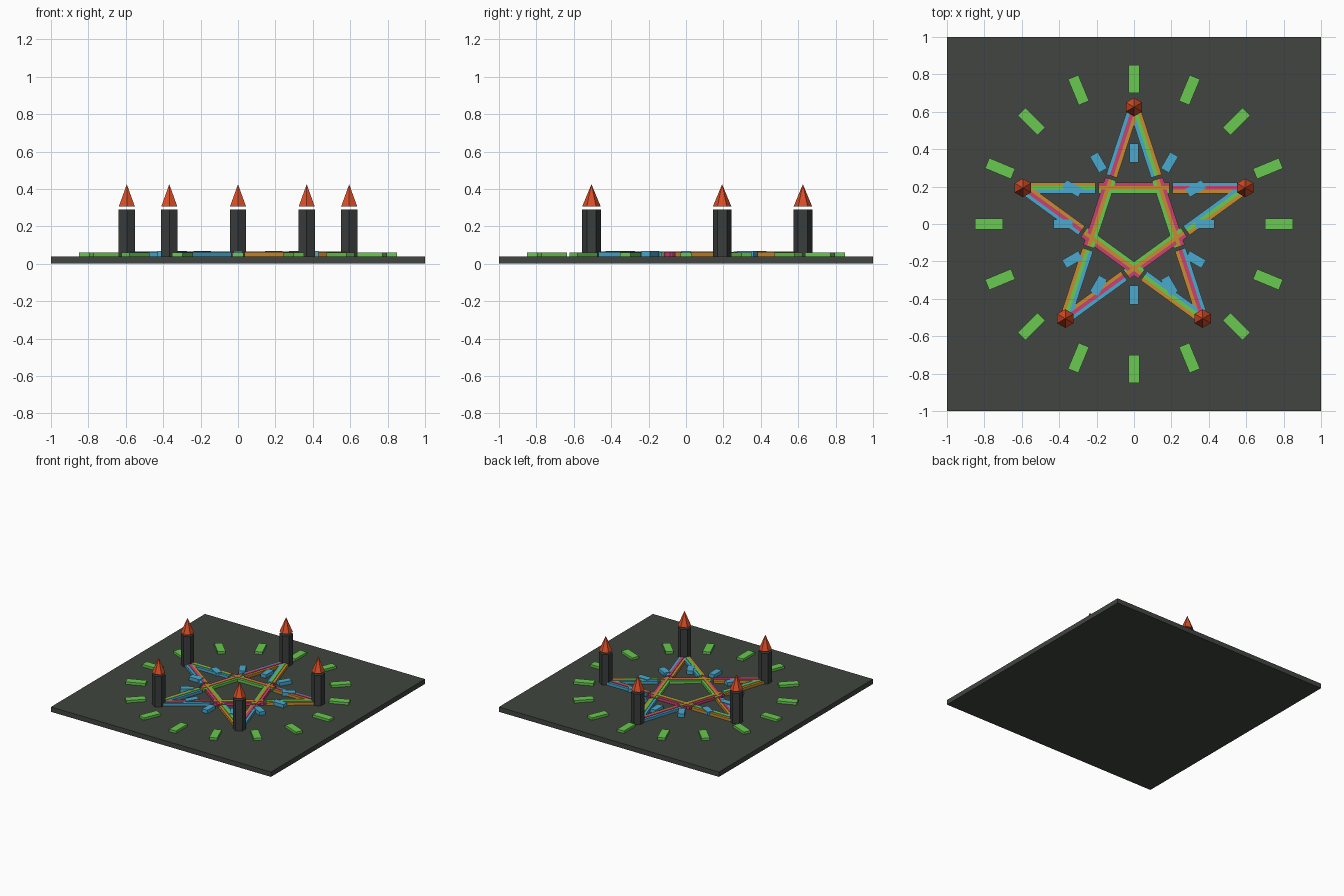
import bpy
from math import pi, cos, sin, atan2
from mathutils import Vector

if "Cube" in bpy.data.objects:
    bpy.data.objects.remove(bpy.data.objects["Cube"])


def material(name, rgb):
    m = bpy.data.materials.new(name)
    m.diffuse_color = (*rgb, 1)
    m.use_nodes = True
    m.node_tree.nodes["Principled BSDF"].inputs["Base Color"].default_value = m.diffuse_color
    return m


STONE = material("dark stone", (0.052, 0.060, 0.050))
PILLAR = material("pillar grey", (0.040, 0.047, 0.044))
RED = material("flame red", (0.70, 0.075, 0.02))
GREEN = material("green", (0.14, 0.58, 0.08))
BLUE = material("blue", (0.07, 0.40, 0.62))
ORANGE = material("orange", (0.58, 0.26, 0.03))
PINK = material("pink", (0.58, 0.055, 0.17))


def box(name, x, y, size, z0, z1, mat, angle=0):
    bpy.ops.mesh.primitive_cube_add(size=1, location=(x, y, (z0 + z1) / 2),
                                    rotation=(0, 0, angle))
    o = bpy.context.object
    o.name = name
    o.scale = (size[0], size[1], z1 - z0)
    o.data.materials.append(mat)


def hex_cone(name, p, r_top, z0, z1, mat):
    bpy.ops.mesh.primitive_cone_add(vertices=6, radius1=0.05, radius2=r_top, depth=z1 - z0,
                                    location=(p.x, p.y, (z0 + z1) / 2))
    o = bpy.context.object
    o.name = name
    o.data.materials.append(mat)


def tick_ring(name, count, radius, size, z1, mat):
    for i in range(count):
        a = 2 * pi * i / count
        box(f"{name}_{i}", radius * cos(a), radius * sin(a), size, 0.04, z1, mat, a)


# Base slab
box("base_slab", 0, 0, (2, 2), 0, 0.04, STONE)

# Two rings of radial ticks
tick_ring("outer_tick", 16, 0.775, (0.15, 0.06), 0.06, GREEN)
tick_ring("inner_tick", 12, 0.38, (0.10, 0.05), 0.069, BLUE)

# Pillars with floating pointed caps at the star tips
tips = [Vector((cos(pi / 2 + k * 2 * pi / 5), sin(pi / 2 + k * 2 * pi / 5))) * 0.625
        for k in range(5)]
for k, p in enumerate(tips):
    hex_cone(f"pillar_{k}", p, 0.05, 0.04, 0.29, PILLAR)
    hex_cone(f"pillar_cap_{k}", p, 0, 0.305, 0.425, RED)

# Star lines: three lanes in three segments, colours shifting by one per segment
COLOURS = [BLUE, PINK, ORANGE, GREEN]
LANE = 0.02
for k in range(5):
    a, b = tips[k], tips[(k + 2) % 5]
    d = (b - a).normalized()
    inward = Vector((-d.y, d.x))
    third = (b - a).length / 3
    for seg in range(3):
        for lane in range(3):
            c = a + d * third * (seg + 0.5) + inward * LANE * (lane - 1)
            box(f"star_line_{k}_{seg}_{lane}", c.x, c.y, (third - 0.016, LANE), 0.04,
                0.066 if lane == 1 else 0.062, COLOURS[(seg + lane) % 4], atan2(d.y, d.x))
